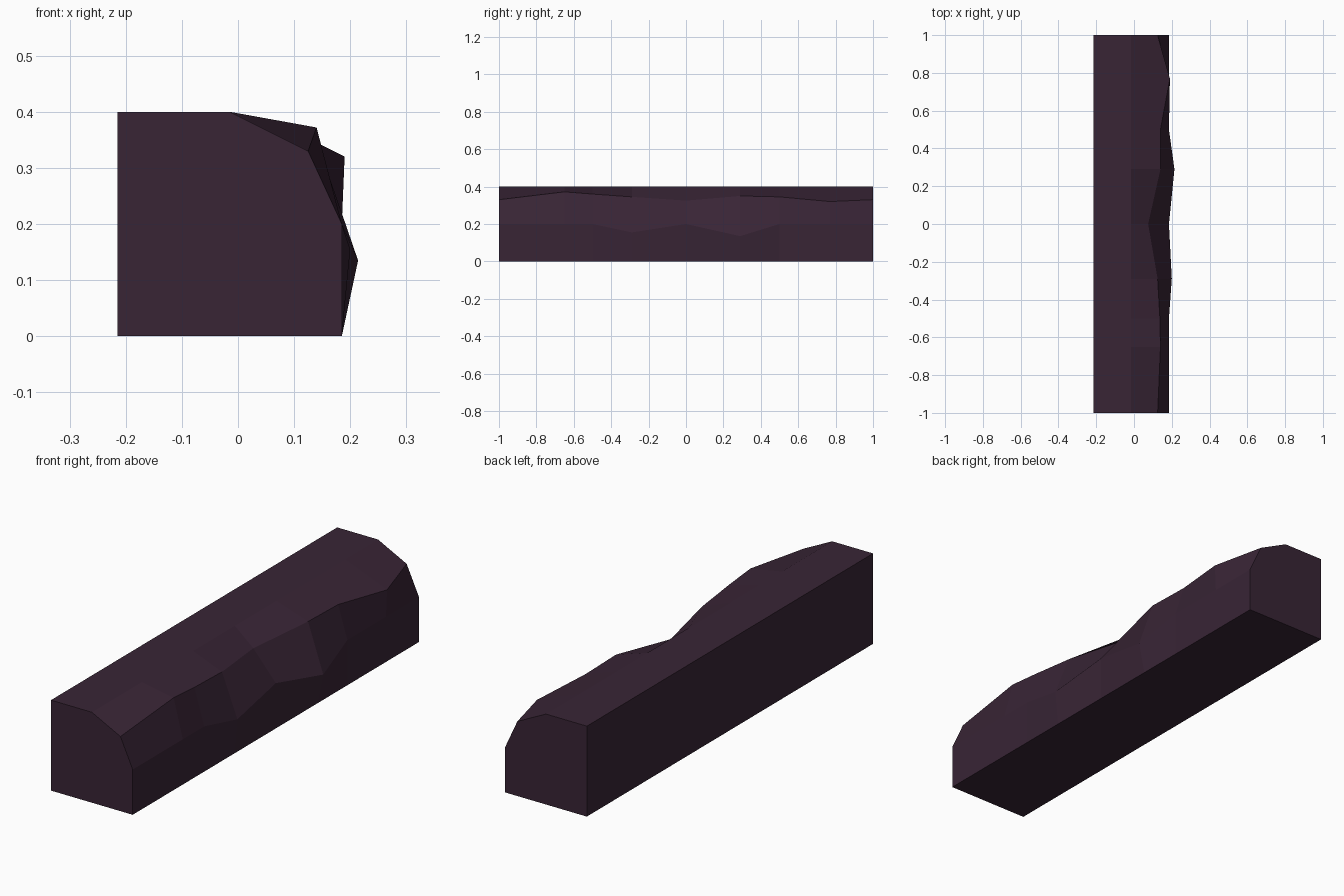
import bpy, bmesh

if "Cube" in bpy.data.objects:
    bpy.data.objects.remove(bpy.data.objects["Cube"])

# Single dark plum rock colour
rock = bpy.data.materials.new("dark plum rock")
rock.diffuse_color = (0.040, 0.018, 0.036, 1)
rock.use_nodes = True
rock.node_tree.nodes["Principled BSDF"].inputs["Base Color"].default_value = rock.diffuse_color

# Stations along the ledge: y, chipped ridge x/z, side bulge x/z
stations = [
    (-1.00, 0.125, 0.330, 0.185, 0.200),
    (-0.65, 0.140, 0.372, 0.185, 0.200),
    (-0.50, 0.137, 0.360, 0.185, 0.200),
    (-0.29, 0.125, 0.345, 0.200, 0.155),
    (0.00, 0.075, 0.325, 0.185, 0.200),
    (0.29, 0.140, 0.350, 0.214, 0.135),
    (0.50, 0.140, 0.345, 0.185, 0.200),
    (0.77, 0.190, 0.320, 0.185, 0.200),
    (1.00, 0.125, 0.330, 0.185, 0.200),
]

# Loft the cross-sections into one solid block
bm = bmesh.new()
rings = []
for y, rx, rz, sx, sz in stations:
    section = [(-0.215, 0), (0.185, 0), (sx, sz), (rx, rz), (-0.015, 0.4), (-0.215, 0.4)]
    rings.append([bm.verts.new((x, y, z)) for x, z in section])
for a, b in zip(rings, rings[1:]):
    for i in range(6):
        j = (i + 1) % 6
        bm.faces.new((a[i], a[j], b[j], b[i]))
bm.faces.new(rings[0])
bm.faces.new(rings[-1][::-1])
bmesh.ops.recalc_face_normals(bm, faces=bm.faces[:])

mesh = bpy.data.meshes.new("rock_ledge")
bm.to_mesh(mesh)
bm.free()
mesh.materials.append(rock)
bpy.context.collection.objects.link(bpy.data.objects.new("rock_ledge", mesh))
